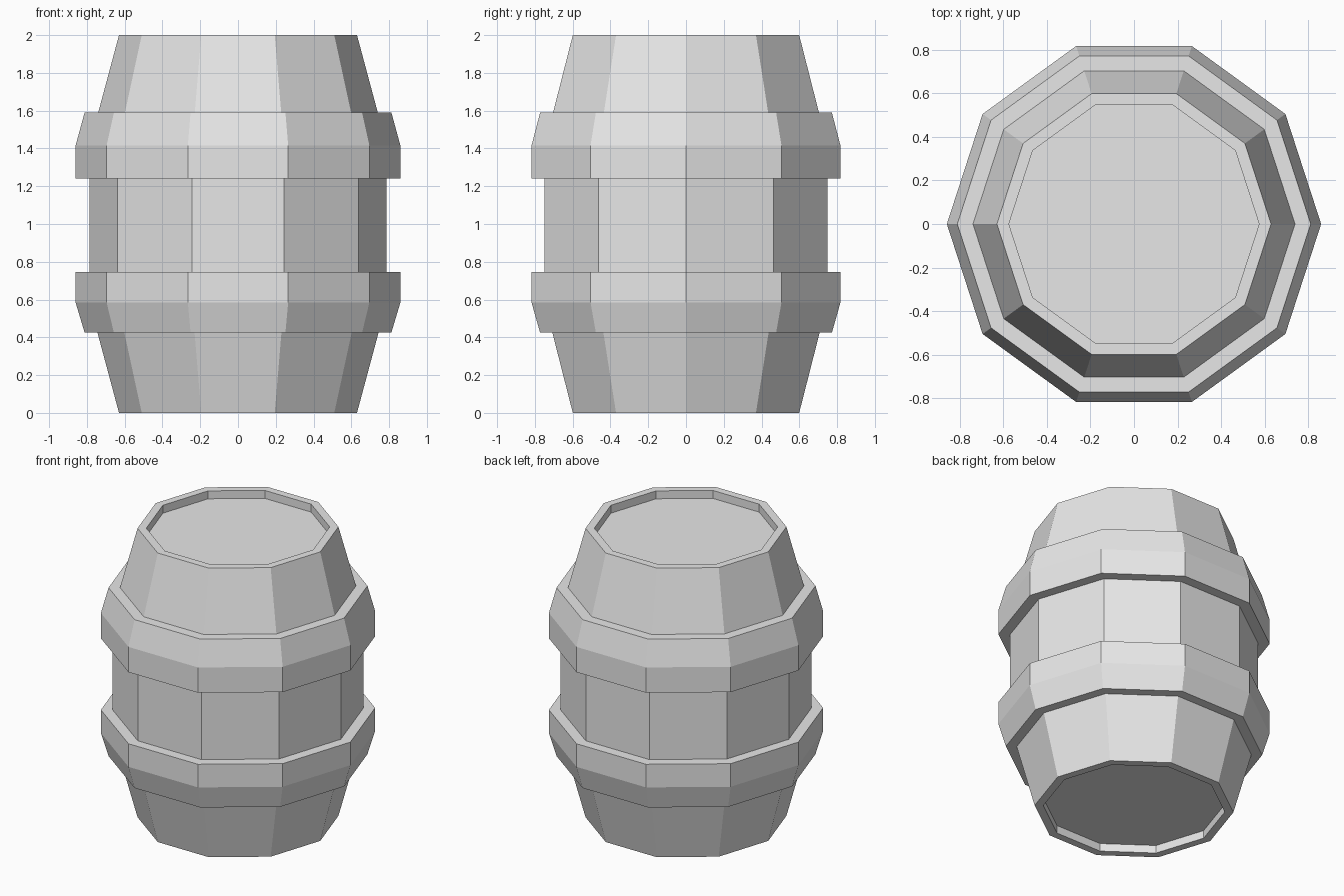
import bpy
import bmesh
from math import cos, sin, tau

SIDES = 10

cube = bpy.data.objects.get("Cube")
if cube:
    bpy.data.objects.remove(cube, do_unlink=True)

grey = bpy.data.materials.new("light_grey")
grey.use_nodes = True
colour = (0.8, 0.8, 0.8, 1)
grey.diffuse_color = colour
grey.node_tree.nodes["Principled BSDF"].inputs["Base Color"].default_value = colour


def lathe(name, profile, closed):
    """Spin (radius, z) points about z; cap the ends, or close the loop."""
    bm = bmesh.new()
    rings = [[bm.verts.new((r * cos(tau * i / SIDES), r * sin(tau * i / SIDES), z))
              for i in range(SIDES)] for r, z in profile]
    pairs = list(zip(rings, rings[1:]))
    if closed:
        pairs.append((rings[-1], rings[0]))
    else:
        bm.faces.new(rings[0])
        bm.faces.new(rings[-1])
    for low, high in pairs:
        for i in range(SIDES):
            j = (i + 1) % SIDES
            bm.faces.new((low[i], low[j], high[j], high[i]))
    bmesh.ops.recalc_face_normals(bm, faces=bm.faces)
    mesh = bpy.data.meshes.new(name)
    bm.to_mesh(mesh)
    bm.free()
    mesh.materials.append(grey)
    obj = bpy.data.objects.new(name, mesh)
    bpy.context.collection.objects.link(obj)
    return obj


# Barrel body with recessed lid and base
lathe("barrel_body", [(0.575, 0.055), (0.575, 0), (0.63, 0), (0.787, 0.585),
                      (0.787, 1.415), (0.63, 2), (0.575, 2), (0.575, 1.945)], False)

# Raised hoops: one straight half, one half tapering with the body
lathe("upper_hoop", [(0.77, 1.24), (0.86, 1.24), (0.86, 1.415),
                     (0.812, 1.59), (0.72, 1.59)], True)
lathe("lower_hoop", [(0.77, 0.745), (0.86, 0.745), (0.86, 0.585),
                     (0.812, 0.425), (0.72, 0.425)], True)
